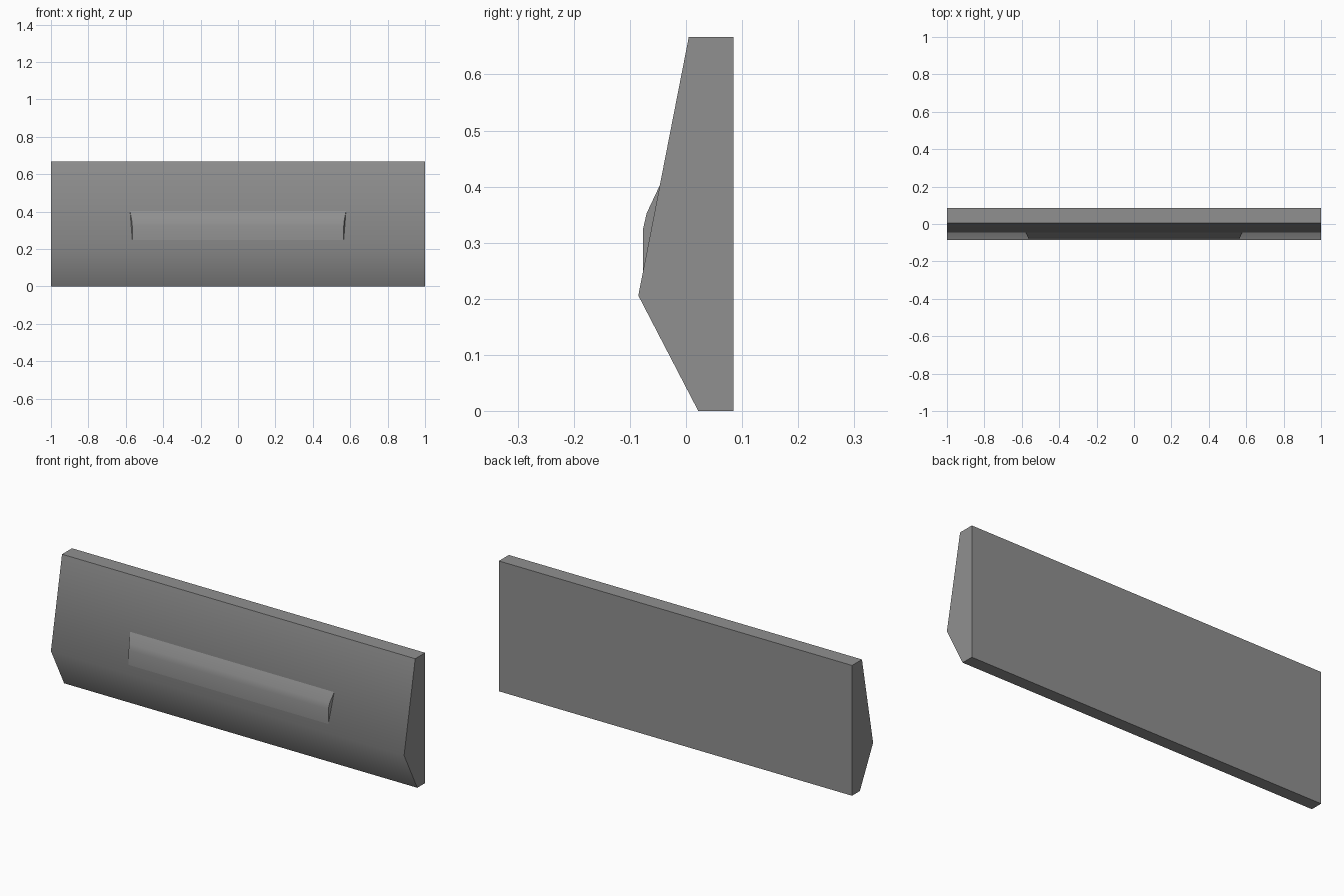
import bpy
import bmesh

cube = bpy.data.objects.get("Cube")
if cube:
    bpy.data.objects.remove(cube, do_unlink=True)

GREY = (0.28, 0.28, 0.28, 1.0)
mat = bpy.data.materials.new("mid grey")
mat.use_nodes = True
mat.diffuse_color = GREY
bsdf = mat.node_tree.nodes["Principled BSDF"]
bsdf.inputs["Base Color"].default_value = GREY


def extruded_profile(name, profile, half_width):
    """Span a (y, z) profile across x; half_width gives the end position at each y."""
    bm = bmesh.new()
    left, right = [[bm.verts.new((side * half_width(y), y, z)) for y, z in profile]
                   for side in (1, -1)]
    bm.faces.new(left)
    bm.faces.new(right)
    for i in range(len(profile)):
        j = (i + 1) % len(profile)
        bm.faces.new((left[i], left[j], right[j], right[i]))
    bmesh.ops.recalc_face_normals(bm, faces=bm.faces)
    mesh = bpy.data.meshes.new(name)
    bm.to_mesh(mesh)
    bm.free()
    mesh.materials.append(mat)
    obj = bpy.data.objects.new(name, mesh)
    bpy.context.collection.objects.link(obj)
    # Soft folds, crisp end and back edges
    bpy.ops.object.select_all(action="DESELECT")
    obj.select_set(True)
    bpy.context.view_layer.objects.active = obj
    bpy.ops.object.shade_smooth_by_angle(angle=0.75)
    return obj


# Wedge-shaped panel with a flat back
extruded_profile(
    "panel",
    [(0.085, 0), (0.085, 0.667), (0.005, 0.667), (-0.085, 0.206), (0.022, 0)],
    lambda y: 1.0)

# Raised bar on the upper slope, its ends leaning inwards
extruded_profile(
    "raised_bar",
    [(0, 0.37), (-0.0455, 0.405), (-0.07, 0.353), (-0.077, 0.323), (-0.077, 0.248), (0, 0.27)],
    lambda y: 0.58 + 0.4 * (y + 0.04))
